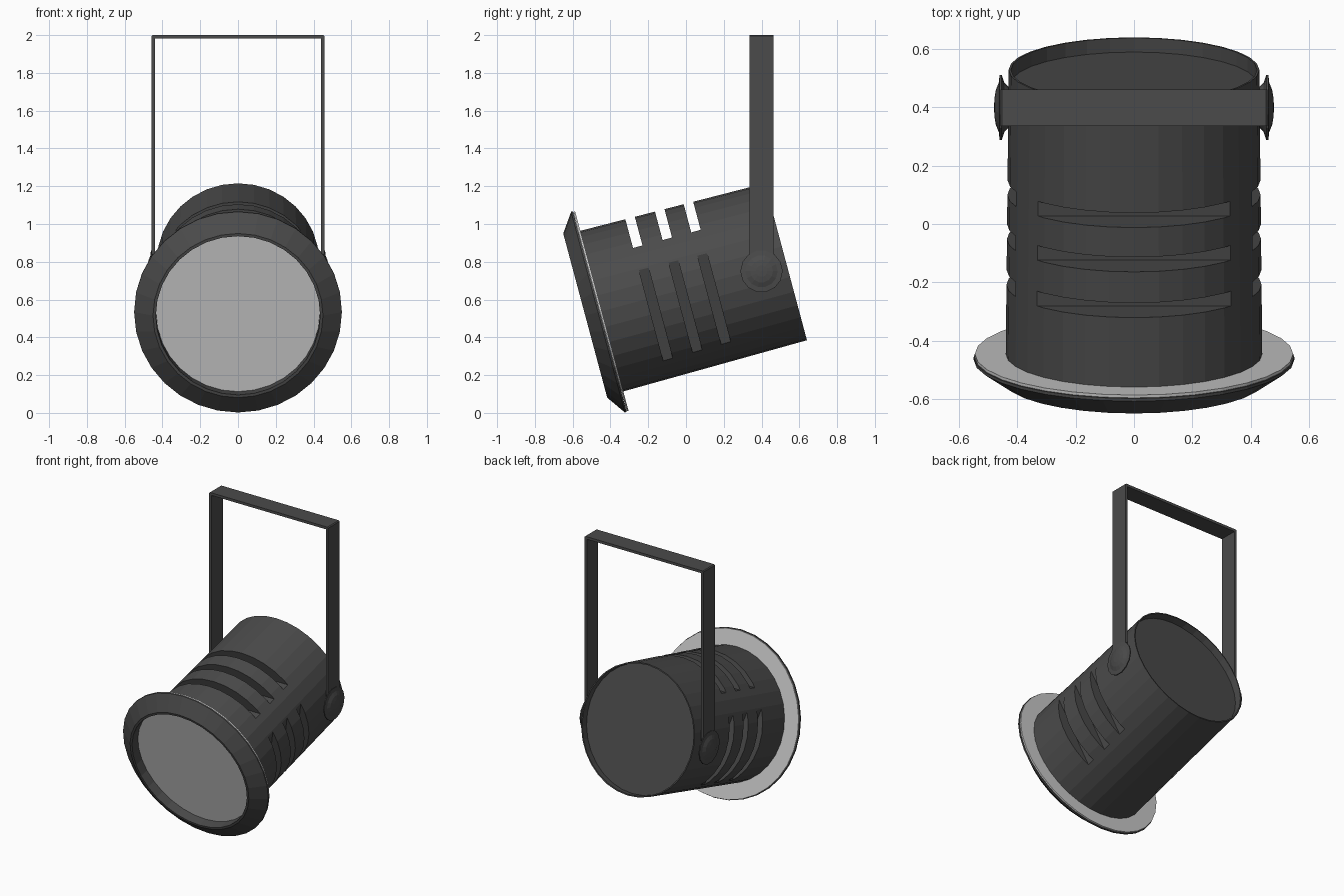
import bpy, bmesh
from math import cos, sin, pi, radians
from mathutils import Matrix

if "Cube" in bpy.data.objects:
    bpy.data.objects.remove(bpy.data.objects["Cube"])

TILT = Matrix.Translation((0, 0.529, 0.80)) @ Matrix.Rotation(radians(15), 4, 'X')

dark = bpy.data.materials.new("dark_metal")
dark.diffuse_color = (0.07, 0.07, 0.07, 1)
dark.use_nodes = True
dark.node_tree.nodes["Principled BSDF"].inputs["Base Color"].default_value = dark.diffuse_color


def finish(name, bm, matrix, mat):
    bmesh.ops.recalc_face_normals(bm, faces=bm.faces)
    bm.transform(matrix)
    me = bpy.data.meshes.new(name)
    bm.to_mesh(me)
    bm.free()
    ob = bpy.data.objects.new(name, me)
    bpy.context.collection.objects.link(ob)
    if mat:
        me.materials.append(mat)
    return ob


def lathe(name, profile, matrix, mat, n=32, closed=False):
    """Revolve (radius, position) points about local Y."""
    bm = bmesh.new()
    rings = []
    for r, s in profile:
        if r == 0:
            rings.append([bm.verts.new((0, s, 0))] * n)
        else:
            rings.append([bm.verts.new((r * cos(2 * pi * i / n), s, r * sin(2 * pi * i / n)))
                          for i in range(n)])
    pairs = list(zip(rings, rings[1:]))
    if closed:
        pairs.append((rings[-1], rings[0]))
    for a, b in pairs:
        for i in range(n):
            j = (i + 1) % n
            bm.faces.new(dict.fromkeys((a[i], a[j], b[j], b[i])))
    return finish(name, bm, matrix, mat)


def box(name, size, loc, matrix=Matrix(), mat=None):
    bm = bmesh.new()
    bmesh.ops.create_cube(bm, size=1)
    bm.transform(Matrix.Translation(loc) @ Matrix.Diagonal((*size, 1)))
    return finish(name, bm, matrix, mat)


# Can with recessed rear cap
can = lathe("lamp_can", [(0, -1.01), (0.44, -1.01), (0.43, 0), (0.422, 0),
                         (0.422, -0.05), (0, -0.05)], TILT, dark)

# Vent slots: flat-floored cuts on the top and both sides
for roll, floor in ((0, 0.28), (105, 0.352), (-105, 0.352)):
    for s in (-0.737, -0.575, -0.418):
        cutter = box("vent_cutter", (0.9, 0.052, 0.3), (0, s, floor + 0.15),
                     TILT @ Matrix.Rotation(radians(roll), 4, 'Y'), dark)
        cutter.hide_render = True
        cutter.hide_viewport = True
        cut = can.modifiers.new("vent", 'BOOLEAN')
        cut.operation = 'DIFFERENCE'
        cut.solver = 'EXACT'
        cut.object = cutter

# Front rim and the pale lens plate behind it
lathe("front_rim", [(0.435, -1.035), (0.435, -1.10), (0.45, -1.10),
                    (0.55, -1.03), (0.55, -1.02), (0.435, -1.02)], TILT, dark, closed=True)
lathe("lens_plate", [(0, -1.035), (0.434, -1.035), (0.434, -1.019), (0.546, -1.019),
                     (0.546, -1.009), (0, -1.009)], TILT, None)

# Hanging yoke: one bent strap
bm = bmesh.new()
path = [(-0.458, 0.73), (-0.458, 1.994), (-0.452, 2.0), (0.452, 2.0), (0.458, 1.994), (0.458, 0.73),
        (0.44, 0.73), (0.44, 1.982), (-0.44, 1.982), (-0.44, 0.73)]
face = bm.faces.new([bm.verts.new((x, 0.337, z)) for x, z in path])
ext = bmesh.ops.extrude_face_region(bm, geom=[face])
bmesh.ops.translate(bm, vec=(0, 0.125, 0),
                    verts=[v for v in ext["geom"] if isinstance(v, bmesh.types.BMVert)])
finish("hanging_yoke", bm, Matrix(), dark)

# Pivot knobs on both sides
for side, label in ((1, "right"), (-1, "left")):
    m = Matrix.Translation((0, 0.4, 0.75)) @ Matrix.Rotation(radians(-90 * side), 4, 'Z')
    lathe("pivot_knob_" + label,
          [(0, 0.42), (0.06, 0.42), (0.085, 0.445), (0.112, 0.454), (0.112, 0.461),
           (0.085, 0.464), (0.06, 0.474), (0.03, 0.479), (0, 0.48)], m, dark, n=14)
